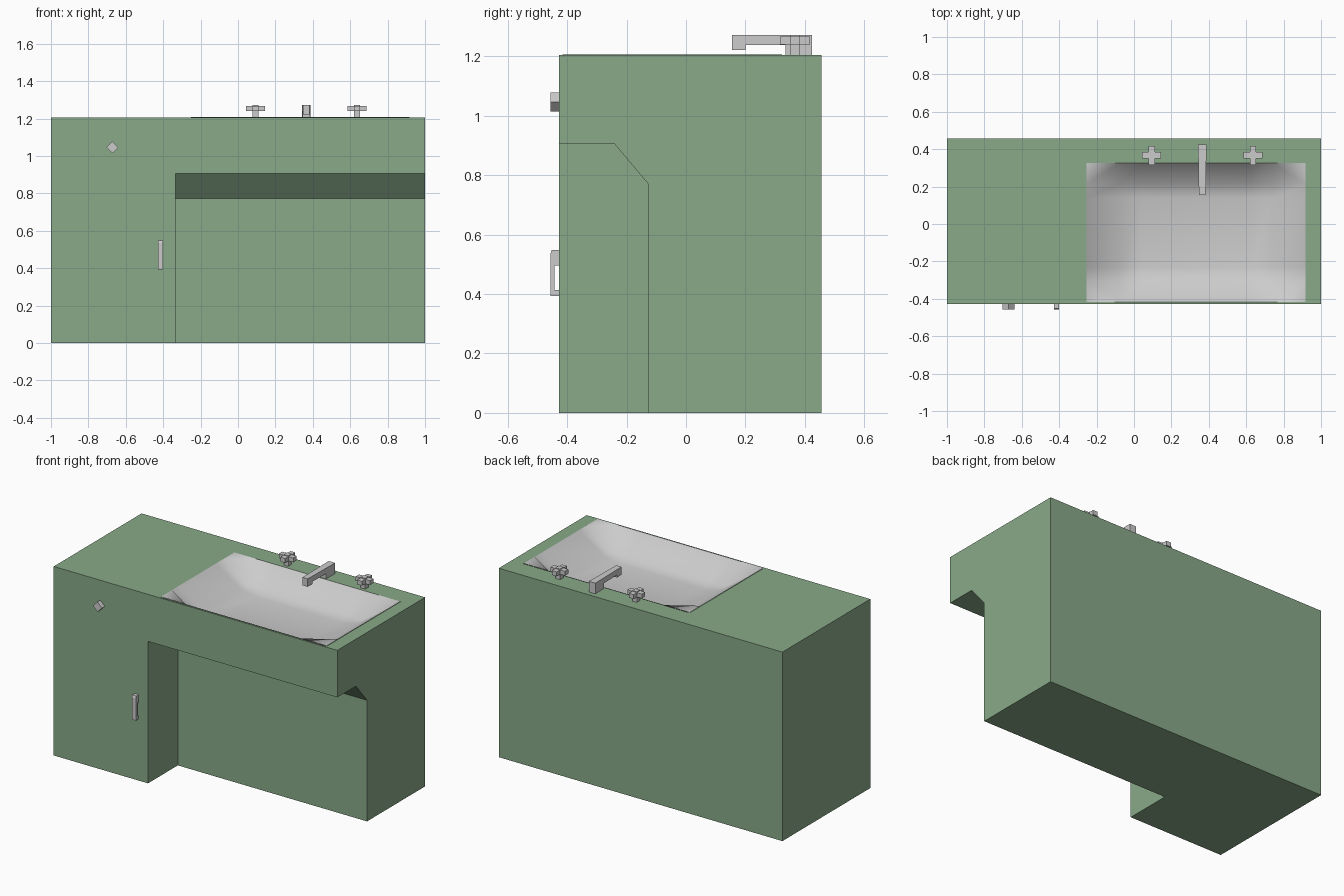
import bpy, bmesh, math

if "Cube" in bpy.data.objects:
    bpy.data.objects.remove(bpy.data.objects["Cube"])

green = bpy.data.materials.new("cabinet_green")
green.diffuse_color = (0.25, 0.40, 0.25, 1)
green.use_nodes = True
green.node_tree.nodes["Principled BSDF"].inputs["Base Color"].default_value = green.diffuse_color


def finish(bm, name, mat=None, fix=True):
    if fix:
        bmesh.ops.recalc_face_normals(bm, faces=bm.faces)
    me = bpy.data.meshes.new(name)
    bm.to_mesh(me)
    bm.free()
    ob = bpy.data.objects.new(name, me)
    bpy.context.collection.objects.link(ob)
    if mat:
        me.materials.append(mat)
    return ob


def extrude_x(name, profile, x, half):
    """Extrude a (y, z) profile along x; half(y) gives the half width."""
    bm = bmesh.new()
    a = [bm.verts.new((x - half(y), y, z)) for y, z in profile]
    b = [bm.verts.new((x + half(y), y, z)) for y, z in profile]
    n = len(profile)
    bm.faces.new(a)
    bm.faces.new(b[::-1])
    for i in range(n):
        j = (i + 1) % n
        bm.faces.new((a[i], b[i], b[j], a[j]))
    return finish(bm, name)


# Cabinet: box with a knee recess and an open rectangle in the top
X0, X1, Y0, Y1 = -0.253, 0.917, -0.417, 0.325
prof = {"A": (-.428, 0), "B": (-.428, .905), "C": (-.24, .905), "D": (-.128, .772),
        "E": (-.128, 0), "F": (.457, 0), "G": (.457, 1.205), "H": (-.428, 1.205)}
stations = {"l": (-1, "AFGH"), "m": (-.335, "ABCDE"), "r": (1, "BCDEFGH")}
bm = bmesh.new()
v = {s + k: bm.verts.new((x, *prof[k])) for s, (x, ks) in stations.items() for k in ks}
for i, (x, y) in enumerate([(X0, Y0), (X1, Y0), (X1, Y1), (X0, Y1)]):
    v[f"h{i}"] = bm.verts.new((x, y, 1.205))
for f in ["lA lF lG lH", "lF rF rG lG", "lA mA mE rE rF lF", "lA mA mB rB rH lH",
          "mA mB mC mD mE", "mB mC rC rB", "mC mD rD rC", "mD mE rE rD",
          "rB rC rD rE rF rG rH", "lH rH h1 h0", "rH rG h2 h1", "rG lG h3 h2", "lG lH h0 h3"]:
    bm.faces.new([v[k] for k in f.split()])
finish(bm, "cabinet", green)

# Basin: grid of rings stepping down to a flat floor, smooth shaded
fr = [0, .15, .25, .75, .85, 1]
depth = [0, .12, .14]
n = len(fr) - 1
bm = bmesh.new()
g = [[bm.verts.new((X0 + (X1 - X0) * fr[i], Y0 + (Y1 - Y0) * fr[j],
                    1.207 - depth[min(i, j, n - i, n - j)]))
      for j in range(n + 1)] for i in range(n + 1)]
for i in range(n):
    for j in range(n):
        q = [g[i][j], g[i + 1][j], g[i + 1][j + 1], g[i][j + 1]]
        if i in (0, n - 1) and j in (0, n - 1):
            # corner cells are split across the corner
            k = {(0, 0): 0, (1, 0): 1, (1, 1): 2, (0, 1): 3}[(i > 0, j > 0)]
            q = q[k:] + q[:k]
            bm.faces.new((q[0], q[1], q[3]))
            bm.faces.new((q[1], q[2], q[3]))
        else:
            bm.faces.new(q)
for f in bm.faces:
    f.smooth = True
finish(bm, "basin", fix=False)

# Spout, narrowing a little towards the tip
extrude_x("spout", [(.425, 1.203), (.425, 1.273), (.155, 1.273), (.155, 1.222),
                    (.2, 1.222), (.2, 1.238), (.335, 1.238), (.335, 1.203)],
          .365, lambda y: .018 + .018 * (y - .155))

# Tap handles: cross outline extruded, on a square stem
r, w, cy = .051, .017, .367
cross = [(r, -w), (r, w), (w, w), (w, r), (-w, r), (-w, w),
         (-r, w), (-r, -w), (-w, -w), (-w, -r), (w, -r), (w, -w)]
for side, cx in (("left", .094), ("right", .636)):
    bm = bmesh.new()
    face = bm.faces.new([bm.verts.new((cx + x, cy + y, 1.24)) for x, y in cross])
    ext = bmesh.ops.extrude_face_region(bm, geom=[face], use_keep_orig=True)
    for e in ext["geom"]:
        if isinstance(e, bmesh.types.BMVert):
            e.co.z = 1.268
    finish(bm, side + "_tap_cross")
    extrude_x(side + "_tap_stem", [(cy - w, 1.203), (cy + w, 1.203),
                                   (cy + w, 1.273), (cy - w, 1.273)], cx, lambda y: w - .001)

# Door handle
extrude_x("door_handle", [(-.428, .393), (-.457, .393), (-.457, .535), (-.452, .548), (-.428, .548),
                          (-.428, .497), (-.442, .497), (-.442, .413), (-.428, .413)],
          -.415, lambda y: .014)

# Diamond knob
bm = bmesh.new()
bmesh.ops.create_cone(bm, cap_ends=True, segments=4, radius1=.032, radius2=.032, depth=.029)
knob = finish(bm, "diamond_knob")
knob.location = (-.672, -.4425, 1.046)
knob.rotation_euler = (math.pi / 2, 0, 0)
